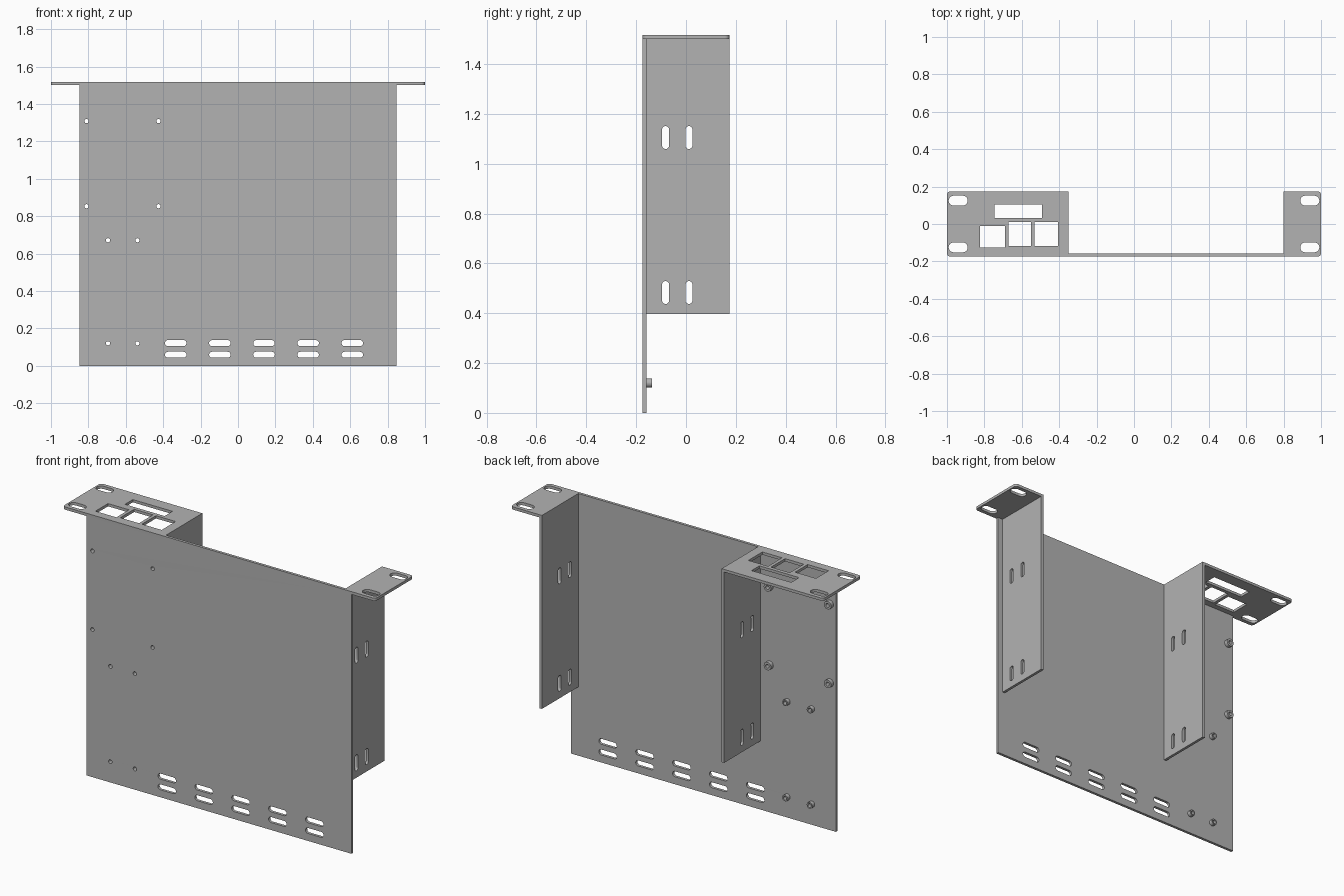
import bpy, bmesh, math
from mathutils import Matrix, Vector

cube = bpy.data.objects.get("Cube")
if cube:
    bpy.data.objects.remove(cube, do_unlink=True)

T = 0.016                      # sheet thickness
TOP, DEPTH, HALF = 1.516, 0.174, 0.848
UNDER = TOP - T                # underside of the ears
BACK = -DEPTH + T              # rear face of the main plate
X, Y, Z = Vector((1, 0, 0)), Vector((0, 1, 0)), Vector((0, 0, 1))

metal = bpy.data.materials.new("grey metal")
metal.use_nodes = True
GREY = (0.45, 0.45, 0.45, 1)
metal.diffuse_color = GREY
metal.node_tree.nodes["Principled BSDF"].inputs["Base Color"].default_value = GREY


def box(u0, u1, v0, v1, radii=(0, 0, 0, 0), steps=6):
    """Rectangle outline; radii run counter-clockwise from the lower left corner."""
    pts = []
    corners = ((u0, v0, 1, 1), (u1, v0, -1, 1), (u1, v1, -1, -1), (u0, v1, 1, -1))
    for i, ((u, v, su, sv), r) in enumerate(zip(corners, radii)):
        if not r:
            pts.append((u, v))
            continue
        for k in range(steps + 1):
            a = math.pi + (i + k / steps) * math.pi / 2
            pts.append((u + su * r + r * math.cos(a), v + sv * r + r * math.sin(a)))
    return pts


def slot(u, v, w, h):
    r = min(w, h) / 2 - 0.0002
    return box(u - w / 2, u + w / 2, v - h / 2, v + h / 2, (r,) * 4)


def panel(name, outlines, u, v, origin, thick=T):
    """Sheet with holes, centred on the plane spanned by u and v."""
    curve = bpy.data.curves.new(name, 'CURVE')
    curve.dimensions, curve.fill_mode, curve.extrude = '2D', 'BOTH', thick / 2
    for pts in outlines:
        spline = curve.splines.new('POLY')
        spline.points.add(len(pts) - 1)
        for p, (a, b) in zip(spline.points, pts):
            p.co = (a, b, 0, 1)
        spline.use_cyclic_u = True
    temp = bpy.data.objects.new(name, curve)
    mesh = bpy.data.meshes.new_from_object(temp)
    bpy.data.objects.remove(temp)
    bpy.data.curves.remove(curve)
    frame = Matrix((u, v, u.cross(v))).transposed().to_4x4()
    mesh.transform(Matrix.Translation(origin) @ frame)
    bm = bmesh.new()
    bm.from_mesh(mesh)
    bmesh.ops.remove_doubles(bm, verts=bm.verts, dist=0.0001)
    bmesh.ops.recalc_face_normals(bm, faces=bm.faces)
    bm.to_mesh(mesh)
    bm.free()
    mesh.materials.clear()
    mesh.materials.append(metal)
    ob = bpy.data.objects.new(name, mesh)
    bpy.context.collection.objects.link(ob)
    bpy.ops.object.select_all(action='DESELECT')
    ob.select_set(True)
    bpy.context.view_layer.objects.active = ob
    bpy.ops.object.shade_smooth_by_angle(angle=math.radians(31))
    return ob


# Fastener positions on the main plate
large = [(x, z) for x in (-0.81, -0.425) for z in (0.853, 1.308)]
small = [(x, z) for x in (-0.695, -0.538) for z in (0.12, 0.671)]
HOLE = 0.022

# Main plate with vent slots, stepped under the two ears
IN_R, IN_L = -0.35, 0.80
plate = [(-HALF, 0), (HALF, 0), (HALF, UNDER), (IN_L, UNDER), (IN_L, TOP),
         (IN_R, TOP), (IN_R, UNDER), (-HALF, UNDER)]
vents = [slot(-0.333 + i * 0.236, z, 0.115, 0.032) for i in range(5) for z in (0.059, 0.121)]
bores = [slot(x, z, HOLE, HOLE) for x, z in large + small]
panel("main_plate", [plate] + vents + bores, X, Z, (0, -DEPTH + T / 2, 0))

# Side walls
wall_slots = [slot(y, z, 0.028, 0.092) for y in (-0.082, 0.012) for z in (0.483, 1.105)]
wall = box(BACK, DEPTH, 0.397, UNDER)
for name, x in (("right_wall", IN_R - T / 2), ("left_wall", IN_L + T / 2)):
    panel(name, [wall] + wall_slots, Y, Z, (x, 0, 0))

# Mounting ears, the right one with connector cutouts
R = 0.018
cutouts = [box(-0.746, -0.492, 0.032, 0.104), box(-0.824, -0.69, -0.126, -0.011),
           box(-0.671, -0.551, -0.118, 0.01), box(-0.532, -0.406, -0.118, 0.01)]
for name, x0, x1, side, radii, extra in (
        ("right_ear", -1, IN_R, -1, (R, 0, 0, R), cutouts),
        ("left_ear", IN_L, 1, 1, (0, R, R, 0), [])):
    ends = [slot(side * 0.94, y, 0.102, 0.053) for y in (-0.125, 0.125)]
    panel(name, [box(x0, x1, -DEPTH, DEPTH, radii)] + ends + extra, X, Y, (0, 0, TOP - T / 2))

# Threaded standoffs on the rear of the main plate
for kind, spots, width in (("large", large, 0.046), ("small", small, 0.036)):
    for i, (x, z) in enumerate(spots):
        rings = [slot(0, 0, width, width), slot(0, 0, HOLE, HOLE)]
        panel(f"{kind}_standoff_{i + 1}", rings, X, Z, (x, BACK + 0.011, z), 0.022)
